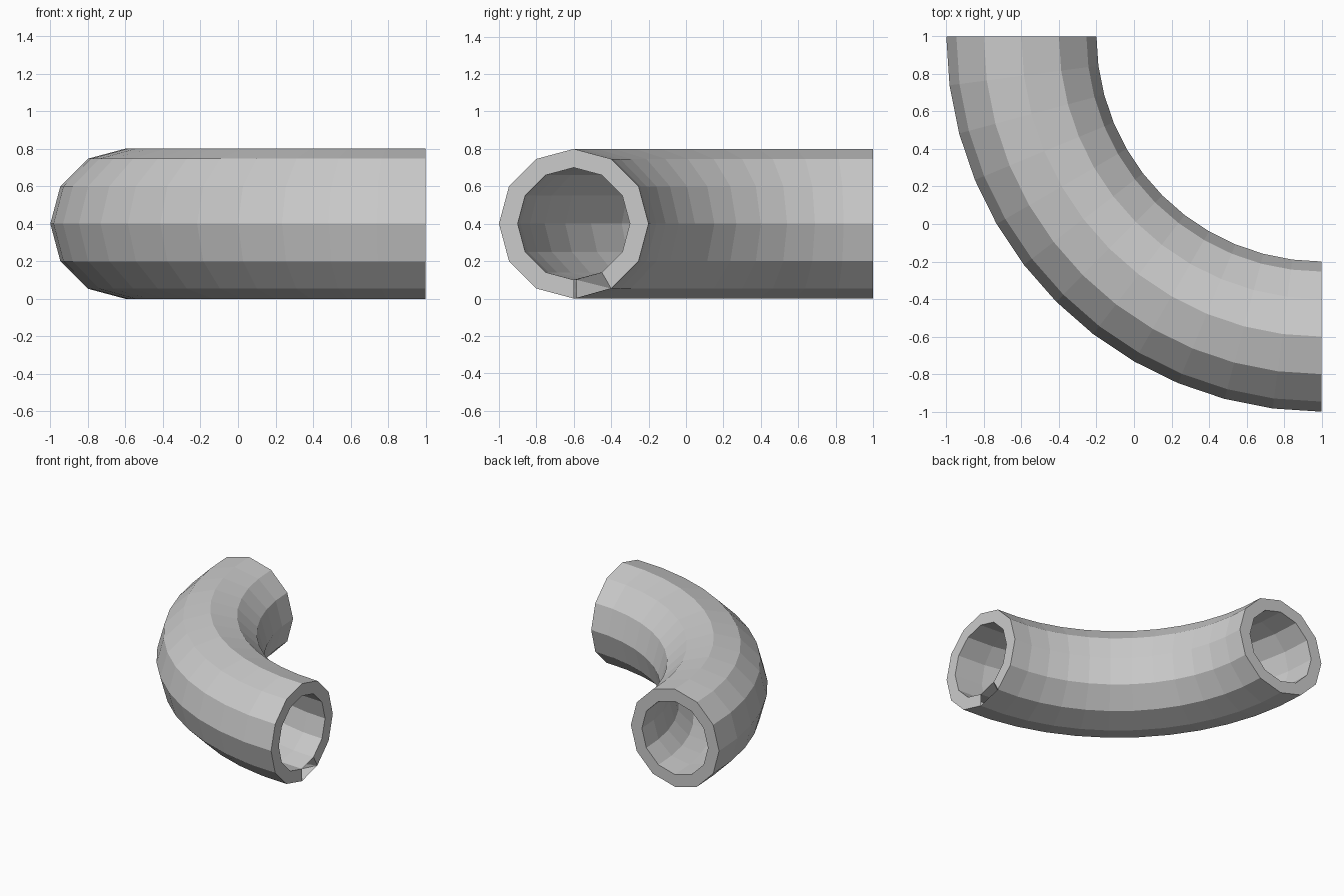
import bpy, bmesh
from math import radians, cos, sin

if "Cube" in bpy.data.objects:
    bpy.data.objects.remove(bpy.data.objects["Cube"])

SIDES, STEPS = 12, 12
BEND = 1.6            # bend radius around the corner (1, 1)
OUTER, INNER = 0.4, 0.3

bm = bmesh.new()


def ring(step, r):
    """One cross-section, starting at the bottom and going round by the bend's outside."""
    a = radians(270 - 90 * step / STEPS)
    verts = []
    for j in range(SIDES):
        t = radians(-90 + 360 * j / SIDES)
        d = BEND - r * cos(t)
        verts.append(bm.verts.new((1 + d * cos(a), 1 + d * sin(a), 0.4 + r * sin(t))))
    return verts


outer = [ring(s, OUTER) for s in range(STEPS + 1)]
inner = [ring(s, INNER) for s in range(STEPS + 1)]


def bridge(a, b, skip=()):
    for j in range(SIDES):
        if j not in skip:
            k = (j + 1) % SIDES
            bm.faces.new((a[j], a[k], b[k], b[j]))


# Outer and inner walls
for s in range(STEPS):
    bridge(outer[s], outer[s + 1])
    bridge(inner[s + 1], inner[s])

# End rims; the first one has a notch in its bottom segment
bridge(inner[0], outer[0], skip=(0,))
bridge(outer[-1], inner[-1])

# Slanted notch face, set back one step into the wall
o_end, i_end, o_in, i_in = outer[0][1], inner[0][1], outer[1][0], inner[1][0]
bm.faces.new((o_in, o_end, i_in))
bm.faces.new((i_in, o_end, i_end))

# Consistent outward normals
bm.normal_update()
bmesh.ops.recalc_face_normals(bm, faces=bm.faces[:])

mesh = bpy.data.meshes.new("pipe_elbow")
bm.to_mesh(mesh)
bm.free()
bpy.context.collection.objects.link(bpy.data.objects.new("pipe_elbow", mesh))
